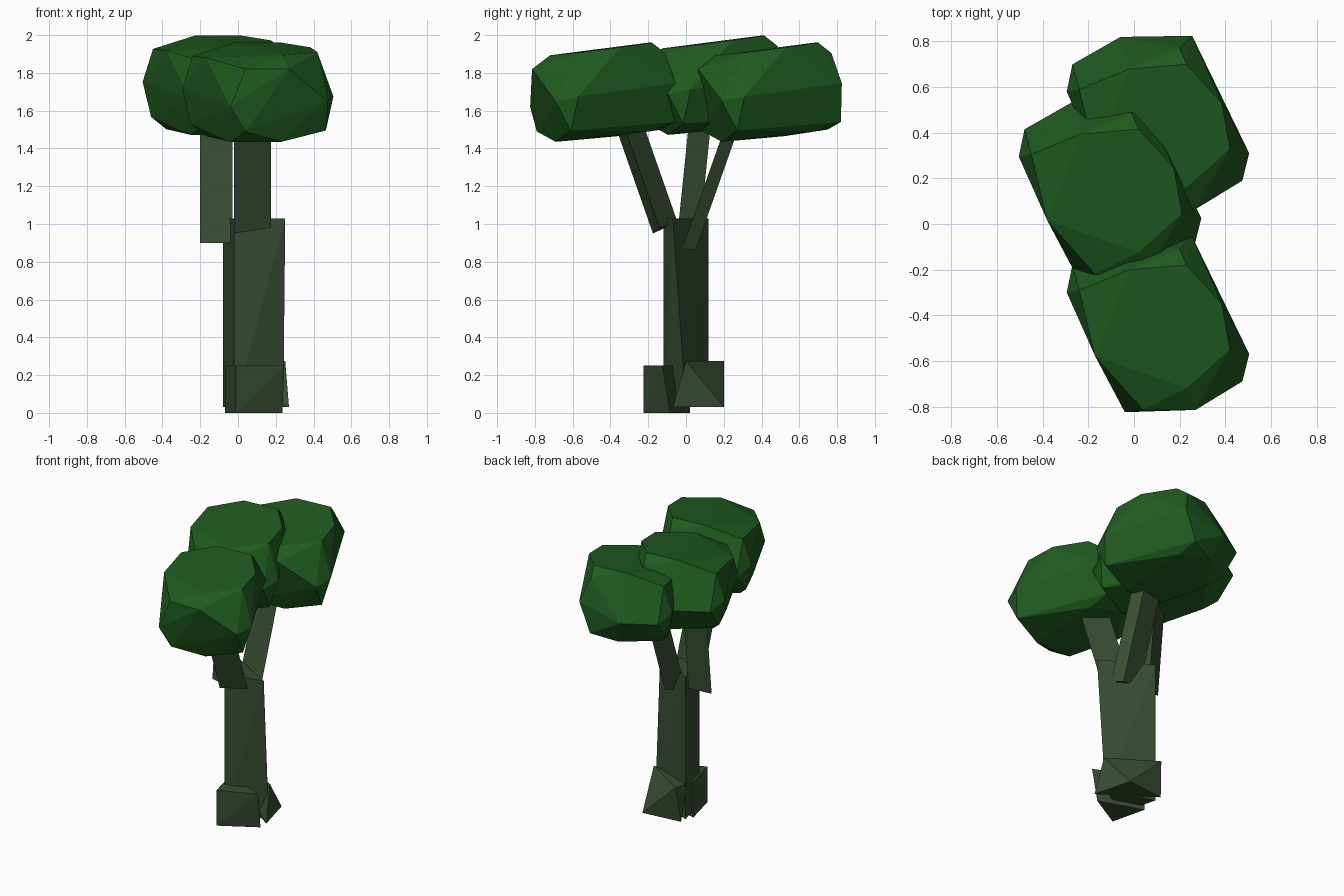
import bpy
import bmesh

cube = bpy.data.objects.get("Cube")
if cube:
    bpy.data.objects.remove(cube, do_unlink=True)


def material(name, colour):
    mat = bpy.data.materials.new(name)
    mat.use_nodes = True
    mat.diffuse_color = (*colour, 1)
    mat.node_tree.nodes["Principled BSDF"].inputs["Base Color"].default_value = (*colour, 1)
    return mat


leaf_green = material("leaf_green", (0.014, 0.105, 0.014))
bark = material("dark_bark", (0.041, 0.075, 0.033))


def hull(name, points, mat, location=(0, 0, 0)):
    """Flat-shaded solid wrapped around a few corner points."""
    bm = bmesh.new()
    for p in points:
        bm.verts.new(p)
    result = bmesh.ops.convex_hull(bm, input=bm.verts)
    loose = {g for g in result["geom_interior"] + result["geom_unused"]
             if isinstance(g, bmesh.types.BMVert)}
    bmesh.ops.delete(bm, geom=list(loose), context='VERTS')
    bmesh.ops.dissolve_limit(bm, angle_limit=0.06, verts=bm.verts, edges=bm.edges)
    bmesh.ops.recalc_face_normals(bm, faces=bm.faces)
    mesh = bpy.data.meshes.new(name)
    bm.to_mesh(mesh)
    bm.free()
    mesh.materials.append(mat)
    obj = bpy.data.objects.new(name, mesh)
    obj.location = location
    bpy.context.collection.objects.link(obj)
    return obj


def prism(name, low, high, z_low, z_high):
    """Three-sided bark post between two triangles."""
    hull(name, [(x, y, z_low) for x, y in low] + [(x, y, z_high) for x, y in high], bark)


# Trunk and the two root wedges
prism("trunk", [(-.02, -.12), (.24, 0), (-.08, .12)],
      [(-.02, -.12), (.25, -.07), (-.08, .12)], .03, 1.03)
prism("front_root", [(-.01, -.225), (.235, -.085), (-.07, .02)],
      [(-.01, -.225), (.245, -.125), (-.07, .02)], 0, .25)
prism("back_root", [(.27, -.07), (.2, .2), (-.08, .17)],
      [(.25, 0), (-.06, .2), (-.08, .1)], .03, .275)


# Three-sided branches leaning out into the crowns
def branch(name, section, start, end):
    hull(name, [(c[0] + x, c[1] + y, c[2] + z)
                for c in (start, end) for x, y, z in section], bark)


branch("front_branch", [(-.1, -.065, -.03), (.095, -.03, 0), (-.06, .065, .03)],
       (.08, -.11, .98), (.08, -.32, 1.58))
branch("back_branch", [(-.1, .03, .02), (.095, -.02, 0), (.05, .05, -.01)],
       (.08, 0, .87), (.08, .25, 1.58))
branch("side_branch", [(-.1, -.01, 0), (.07, -.06, 0), (.03, .06, .03)],
       (-.1, .01, .9), (-.1, .08, 1.58))

# One crown shape, repeated three times
crown = [
    # top facet ring
    (.23, -.18, 1.96), (-.02, -.2, 1.96), (.385, -.35, 1.935), (.42, -.55, 1.91),
    (.23, -.72, 1.893), (-.17, -.58, 1.88), (-.24, -.29, 1.89),
    # front shoulder and belly
    (.04, -.815, 1.82), (.27, -.815, 1.82), (-.04, -.825, 1.62), (.04, -.79, 1.49),
    (.475, -.69, 1.65), (.465, -.61, 1.495), (.505, -.57, 1.675),
    # left and rear shoulders
    (-.295, -.3, 1.715), (-.27, -.18, 1.67), (-.25, -.31, 1.53), (-.06, -.06, 1.67),
    (.175, -.06, 1.54), (.255, -.055, 1.745), (-.03, -.1, 1.76), (.2, -.11, 1.905),
    # underside
    (-.04, -.69, 1.435), (.23, -.69, 1.435), (.2, -.2, 1.49), (0, -.13, 1.5),
    (-.17, -.36, 1.465),
]
for name, offset in (("front_crown", (0, 0, 0)),
                     ("back_crown", (0, .88, 0)),
                     ("middle_crown", (-.21, .595, .037))):
    hull(name, crown, leaf_green, offset)
